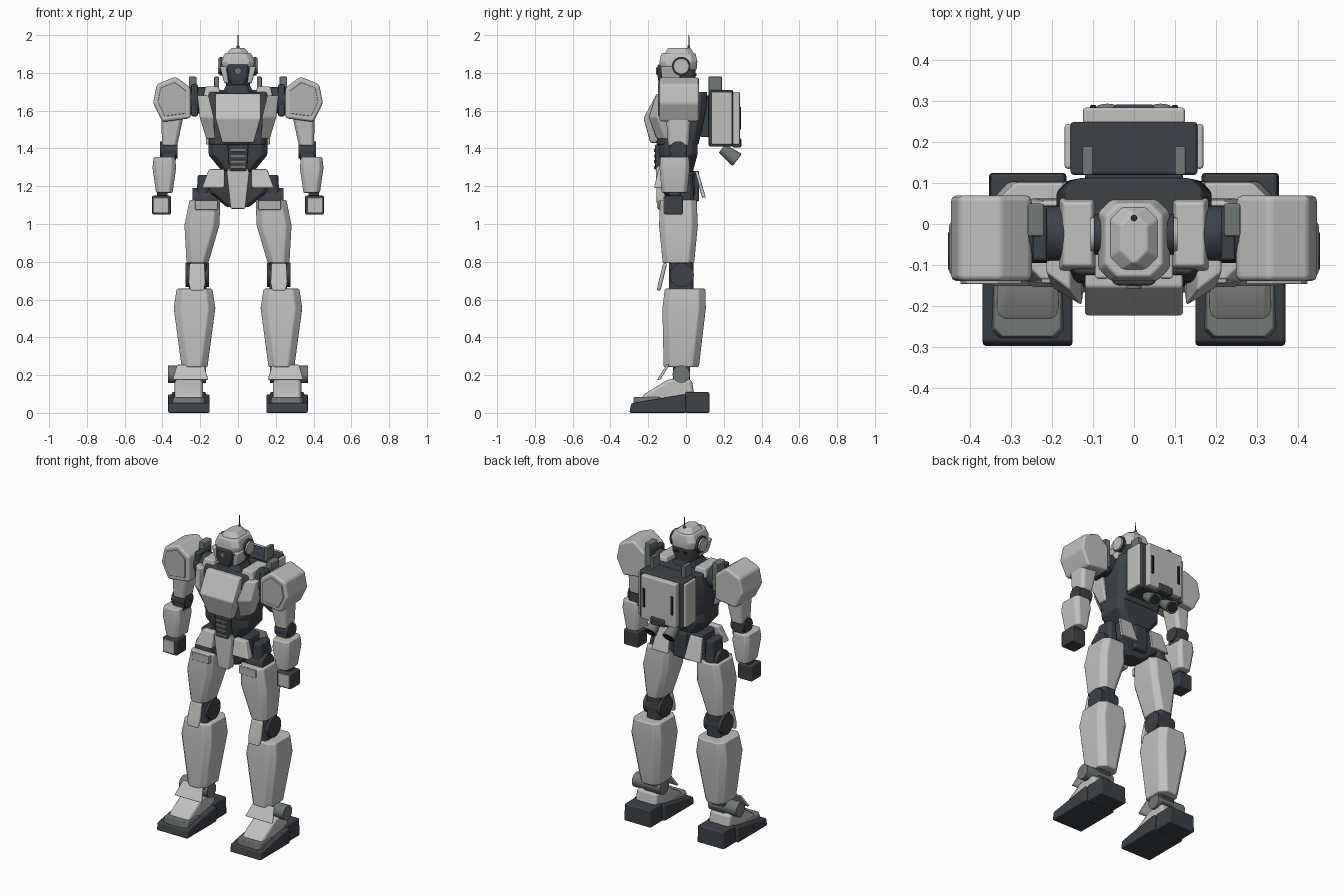
import bpy, bmesh
from mathutils import Matrix, Vector

cube = bpy.data.objects.get("Cube")
if cube:
    bpy.data.objects.remove(cube, do_unlink=True)


def material(name, red, green, blue):
    made = bpy.data.materials.new(name)
    made.use_nodes = True
    made.diffuse_color = (red, green, blue, 1)
    shader = made.node_tree.nodes["Principled BSDF"]
    shader.inputs["Base Color"].default_value = (red, green, blue, 1)
    return made


LIGHT = material("light grey armour", .53, .53, .52)
PANEL = material("panel grey", .45, .45, .44)
GREY = material("green grey metal", .16, .19, .18)
DARK = material("dark blue grey frame", .045, .054, .066)
BLACK = material("near black", .015, .017, .02)


def finish(name, mesh, mat, bevel, mirror):
    """Turn a bmesh into an object, bevelled or smooth, mirrored to the other side if asked."""
    bmesh.ops.recalc_face_normals(mesh, faces=mesh.faces)
    data = bpy.data.meshes.new(name)
    mesh.to_mesh(data)
    mesh.free()
    data.materials.append(mat)
    part = bpy.data.objects.new(name, data)
    bpy.context.collection.objects.link(part)
    if bevel:
        data.shade_smooth()
        edge = part.modifiers.new("bevel", 'BEVEL')
        edge.width, edge.segments = bevel, 2
        edge.limit_method, edge.harden_normals = 'ANGLE', True
    else:
        bpy.ops.object.select_all(action='DESELECT')
        part.select_set(True)
        bpy.context.view_layer.objects.active = part
        bpy.ops.object.shade_smooth_by_angle()
    if mirror:
        part.modifiers.new("mirror", 'MIRROR')


def bridge(mesh, rings):
    """Skin a stack of rings and close both ends."""
    loops = [[mesh.verts.new(point) for point in ring] for ring in rings]
    for low, high in zip(loops, loops[1:]):
        for i in range(len(low)):
            mesh.faces.new((low[i - 1], low[i], high[i], high[i - 1]))
    mesh.faces.new(loops[0])
    mesh.faces.new(loops[-1])


def block(name, mat, at, size, base=1, top=1, peak=None, cut=0, lean=0, splay=0,
          bow=0, sweep=0, bevel=.008):
    """Armour block: full section at the peak, tapering in width (half as much in depth)
    to base and top. Lean and splay shift the top back and out, bow pushes the front out
    at the peak, sweep turns the outer front corner back, cut chamfers the upright edges."""
    levels = [(0, base, 0), (1, top, 0)]
    if peak:
        levels.insert(1, (peak, 1, bow))
    rings = []
    for t, scale, push in levels:
        x = at[0] + splay * (t - .5)
        y = at[1] + lean * (t - .5)
        z = at[2] + size[2] * (t - .5)
        w, d = size[0] * scale / 2, size[1] * (1 + scale) / 4
        ring = []
        for sx, sy in ((-1, -1), (1, -1), (1, 1), (-1, 1)):
            front = 0 if sy > 0 else -push + (sweep if sx > 0 else 0)
            corner = Vector((x + sx * w, y + sy * d + front, z))
            if cut:
                ends = [corner - Vector((sx * cut, 0, 0)), corner - Vector((0, sy * cut, 0))]
                ring += ends if sx != sy else ends[::-1]
            else:
                ring.append(corner)
        rings.append(ring)
    mesh = bmesh.new()
    bridge(mesh, rings)
    finish(name, mesh, mat, bevel, at[0] != 0)


def prism(name, mat, outline, start, end, sideways=False, bevel=.008):
    """Extrude an outline along y, or along x when sideways."""
    mesh = bmesh.new()
    bridge(mesh, [[(s, u, v) if sideways else (u, s, v) for u, v in outline]
                  for s in (start, end)])
    finish(name, mesh, mat, bevel, True)


def tube(name, mat, at, radius, depth, axis=(1, 0, 0), tip=1):
    mesh = bmesh.new()
    turn = Vector(axis).to_track_quat('Z', 'Y').to_matrix().to_4x4()
    bmesh.ops.create_cone(mesh, cap_ends=True, segments=24, radius1=radius, radius2=radius * tip,
                          depth=depth, matrix=Matrix.Translation(at) @ turn)
    finish(name, mesh, mat, 0, at[0] != 0)


UP, BACK, DOWN_BACK = Vector((0, 0, 1)), Vector((0, 1, 0)), Vector((0, .8, -.6))

# Head
block("helmet", LIGHT, at=(0, -.04, 1.86), size=(.175, .2, .09), base=.93, top=.8, peak=.5, cut=.03)
block("helmet_crown", LIGHT, at=(0, -.035, 1.915), size=(.13, .16, .035), top=.5, cut=.03)
block("head_core", DARK, at=(0, -.03, 1.775), size=(.15, .16, .12), base=.75, peak=.5, cut=.02)
block("face_mask", DARK, at=(0, -.115, 1.79), size=(.11, .07, .11), base=.6, peak=.4, cut=.01)
tube("face_lens", GREY, at=(0, -.15, 1.81), radius=.018, depth=.016, axis=BACK)
block("cheek_guard", LIGHT, at=(.07, -.08, 1.79), size=(.035, .11, .09), base=.7, splay=.02)
tube("ear_disc", LIGHT, at=(.094, -.025, 1.835), radius=.045, depth=.026, tip=.9)
tube("ear_rim", DARK, at=(.09, -.025, 1.835), radius=.05, depth=.016)
tube("antenna_base", DARK, at=(0, .015, 1.93), radius=.009, depth=.03, axis=UP, tip=.7)
tube("antenna", BLACK, at=(0, .015, 1.965), radius=.003, depth=.07, axis=UP, tip=.7)
block("head_rear_vent", BLACK, at=(.03, .05, 1.79), size=(.025, .01, .015), bevel=.002)

# Torso
block("neck_collar", DARK, at=(0, -.035, 1.7), size=(.2, .19, .08), top=.6, cut=.03)
block("torso_frame", DARK, at=(0, -.025, 1.56), size=(.38, .25, .28),
      base=.78, top=.88, peak=.7, cut=.03, lean=.04)
block("chest_plate", LIGHT, at=(0, -.135, 1.56), size=(.24, .08, .26),
      base=.7, peak=.5, bow=.05, lean=.04)
block("chest_side_plate", LIGHT, at=(.165, -.11, 1.565), size=(.075, .12, .23),
      base=.6, top=.8, peak=.5, bow=.03, splay=.04, sweep=.045)
block("collar_plate", LIGHT, at=(.137, -.025, 1.7), size=(.095, .18, .055), top=.75)
block("waist", DARK, at=(0, -.04, 1.365), size=(.31, .2, .19), base=.5, peak=.5, cut=.03)
block("belly_block", DARK, at=(0, -.13, 1.35), size=(.11, .07, .14), base=.85)
for step in range(4):
    block("belly_slat", GREY, at=(0, -.145, 1.3 + .03 * step), size=(.08, .05, .016), bevel=.003)

# Backpack
block("backpack_mount", DARK, at=(0, .1, 1.57), size=(.24, .05, .22))
block("backpack_body", DARK, at=(0, .185, 1.56), size=(.31, .13, .3))
block("backpack_cover", LIGHT, at=(0, .265, 1.56), size=(.25, .04, .28))
block("backpack_side_panel", LIGHT, at=(.16, .19, 1.56), size=(.02, .11, .28))
block("backpack_slot", BLACK, at=(.1, .285, 1.56), size=(.015, .012, .12), bevel=.003)
block("backpack_lower_vent", DARK, at=(0, .27, 1.43), size=(.1, .045, .05))
block("backpack_post", GREY, at=(.113, .155, 1.74), size=(.026, .07, .08), bevel=.004)
nozzle = Vector((.065, .23, 1.37))
tube("thruster", GREY, at=nozzle, radius=.027, depth=.1, axis=DOWN_BACK, tip=1.5)
tube("thruster_mouth", BLACK, at=nozzle + DOWN_BACK * .05, radius=.032, depth=.004, axis=DOWN_BACK)

# Shoulders
middle = Vector((.35, 1.66))
spokes = [Vector(spoke) for spoke in
          ((-.1, .06), (-.02, .12), (.08, .08), (.1, -.02), (.05, -.12), (-.1, -.1))]
prism("shoulder_armour", LIGHT, [middle + spoke for spoke in spokes], -.14, .07, bevel=.015)
prism("shoulder_panel", PANEL, [middle + spoke * .75 for spoke in spokes], -.147, -.135, bevel=.003)
tube("shoulder_joint", DARK, at=(.215, -.025, 1.655), radius=.07, depth=.1)
block("shoulder_disc", DARK, at=(.23, -.025, 1.655), size=(.035, .13, .17))
block("shoulder_post", GREY, at=(.24, .01, 1.69), size=(.04, .08, .18), bevel=.005)

# Arms
block("upper_arm", LIGHT, at=(.355, -.04, 1.49), size=(.115, .13, .15), base=.7, splay=-.015, cut=.015)
tube("elbow_joint", DARK, at=(.366, -.042, 1.392), radius=.046, depth=.094)
block("elbow_block", DARK, at=(.367, -.04, 1.375), size=(.075, .09, .09))
block("forearm", LIGHT, at=(.39, -.06, 1.26), size=(.125, .16, .19), base=.7, top=.9, peak=.7, cut=.02)
block("wrist", DARK, at=(.4, -.06, 1.155), size=(.055, .06, .05))
block("hand", DARK, at=(.405, -.066, 1.1), size=(.1, .1, .1))
block("knuckle_plate", LIGHT, at=(.41, -.117, 1.1), size=(.08, .01, .08), bevel=.003)

# Hips
block("pelvis", DARK, at=(0, -.035, 1.185), size=(.3, .165, .19), base=.4, top=.9, peak=.4, cut=.02)
block("crotch_plate", LIGHT, at=(0, -.125, 1.2), size=(.12, .07, .24), base=.65, top=.7, peak=.8)
block("front_skirt", LIGHT, at=(.122, -.135, 1.24), size=(.12, .05, .1), top=.7, splay=-.02, lean=.02)
block("side_skirt", DARK, at=(.185, -.023, 1.19), size=(.07, .13, .14), top=.8, cut=.015)
block("rear_skirt", LIGHT, at=(.115, .075, 1.21), size=(.12, .02, .14), top=.75, lean=-.04, bevel=.005)
block("rear_centre_skirt", DARK, at=(0, .05, 1.2), size=(.09, .04, .16))
tube("hip_joint", DARK, at=(.17, -.035, 1.13), radius=.06, depth=.14)

# Legs
block("thigh", LIGHT, at=(.195, -.04, .96), size=(.185, .205, .335),
      base=.62, top=.88, peak=.6, splay=-.04, cut=.03)
block("thigh_panel", PANEL, at=(.167, -.13, 1.1), size=(.12, .03, .05), bevel=.004)
tube("knee_joint", DARK, at=(.215, -.022, .73), radius=.064, depth=.125)
block("knee_block", DARK, at=(.213, -.025, .72), size=(.095, .13, .16), cut=.015)
block("knee_plate", LIGHT, at=(.217, -.128, .72), size=(.09, .022, .145), base=.8, top=.9, peak=.3, lean=.035)
block("shin", LIGHT, at=(.23, -.015, .45), size=(.22, .23, .415),
      base=.62, top=.86, peak=.75, cut=.035, lean=.02)

# Ankles and feet
tube("ankle_joint", GREY, at=(.27, -.025, .205), radius=.046, depth=.2)
block("ankle_block", DARK, at=(.24, -.025, .205), size=(.1, .09, .11))
block("ankle_guard", LIGHT, at=(.252, -.12, .215), size=(.19, .018, .08), top=.75, lean=.05, bevel=.005)
prism("foot_upper", LIGHT, [(-.25, .06), (-.22, .1), (-.09, .18), (.03, .18), (.05, .06)],
      .185, .335, sideways=True, bevel=.02)
block("toe_cap", GREY, at=(.26, -.2, .065), size=(.18, .16, .04), top=.9, cut=.02, bevel=.005)
prism("sole", DARK, [(-.3, 0), (-.29, .05), (0, .1), (0, 0)], .15, .37, sideways=True)
block("heel", DARK, at=(.26, .06, .055), size=(.19, .13, .11), top=.95)
